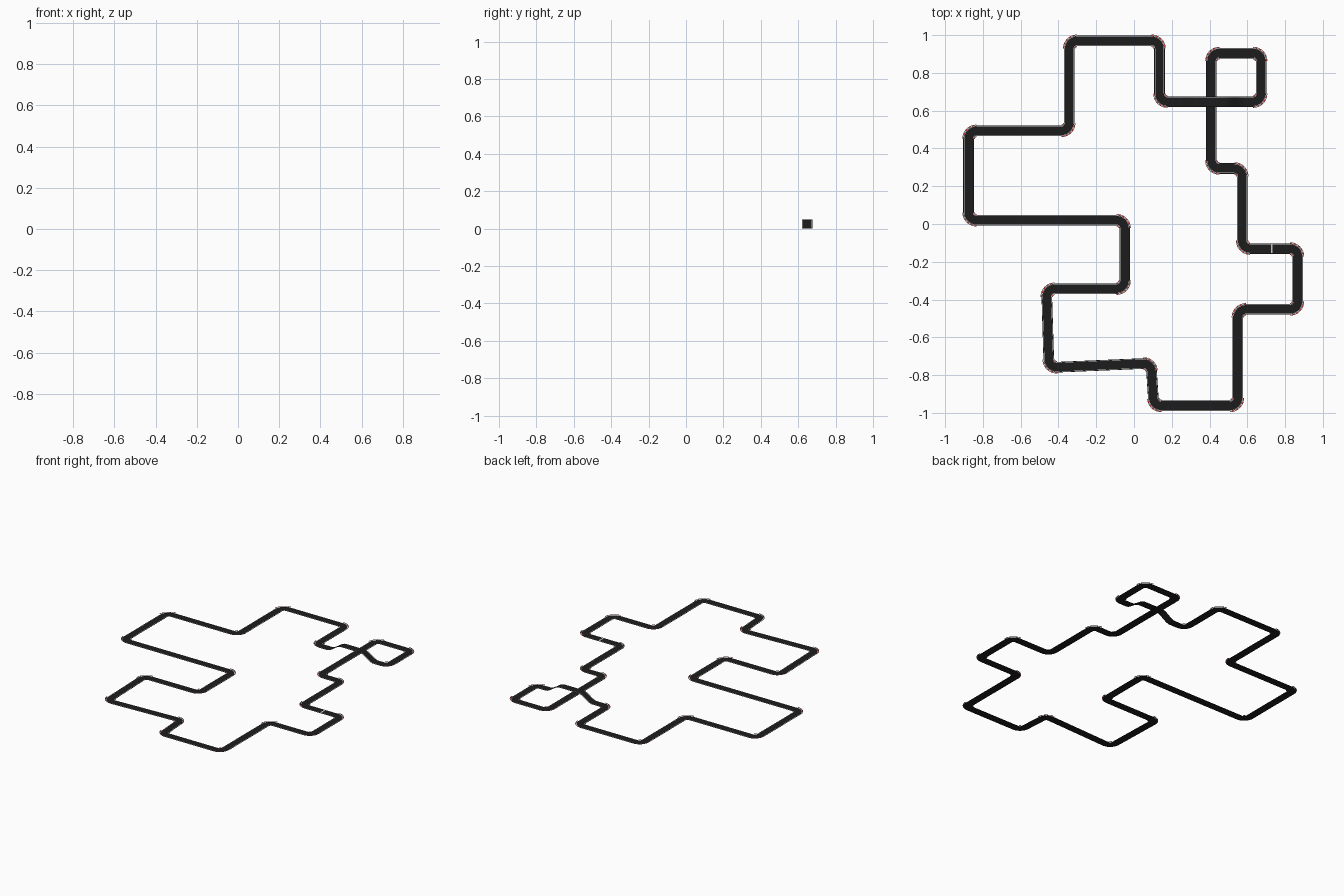
import bpy, math
from mathutils import Vector

if "Cube" in bpy.data.objects:
    bpy.data.objects.remove(bpy.data.objects["Cube"])

# Corners of the circuit centreline, in driving order
CORNERS = [(-.343, .97), (.135, .97), (.135, .648), (.673, .648), (.673, .905), (.41, .905),
           (.41, .294), (.573, .294), (.573, -.13), (.868, -.13), (.868, -.452), (.55, -.452),
           (.55, -.963), (.105, -.963), (.09, -.737), (-.45, -.76), (-.463, -.343), (-.05, -.342),
           (-.05, .02), (-.876, .02), (-.876, .493), (-.343, .493)]
RADIUS, HALF, ARC = .042, .028, 10


def mat(name, rgb):
    m = bpy.data.materials.new(name)
    m.diffuse_color = (*rgb, 1)
    m.use_nodes = True
    m.node_tree.nodes["Principled BSDF"].inputs["Base Color"].default_value = m.diffuse_color
    return m


ASPHALT = mat("asphalt", (.012, .012, .012))
WHITE = mat("white_paint", (.8, .8, .8))
RED = mat("red_paint", (.65, .04, .04))


def height(p):
    # bridge hump where the track crosses itself
    if abs(p.y - .648) > .002 or not .2 < p.x < .6:
        return 0
    t = min(1, max(0, (.175 - abs(p.x - .41)) / .105))
    return .048 * t * t * (3 - 2 * t)


def mesh(name, verts, faces, mats, pick=lambda i: 0):
    me = bpy.data.meshes.new(name)
    me.from_pydata(verts, [], faces)
    for m in mats:
        me.materials.append(m)
    for i, f in enumerate(me.polygons):
        f.material_index = pick(i)
    ob = bpy.data.objects.new(name, me)
    bpy.context.collection.objects.link(ob)
    return ob


def strip(name, path, a, b, z, mats, closed=True, pick=lambda i: 0):
    # ribbon between two sideways offsets of a path of (point, normal)
    verts = [p + n * o + Vector((0, 0, height(p) + z)) for p, n in path for o in (a, b)]
    n = len(path)
    faces = []
    for i in range(n if closed else n - 1):
        j = (i + 1) % n
        faces.append((2 * i, 2 * j, 2 * j + 1, 2 * i + 1) if a > b else
                     (2 * i, 2 * i + 1, 2 * j + 1, 2 * j))
    return mesh(name, verts, faces, mats, pick)


# Rounded path: fillet every corner, subdivide the bridge straight
P = [Vector((*c, 0)) for c in CORNERS]
path, bends = [], []
for i, c in enumerate(P):
    u = (c - P[i - 1]).normalized()
    v = (P[(i + 1) % len(P)] - c).normalized()
    turn = u.xy.angle_signed(v.xy) * -1
    s = 1 if turn > 0 else -1
    left = Vector((-u.y, u.x, 0))
    cut = RADIUS * math.tan(abs(turn) / 2)
    centre = c - u * cut + left * s * RADIUS
    arc = []
    for k in range(ARC + 1):
        a = turn * k / ARC
        n = Vector((left.x * math.cos(a) - left.y * math.sin(a),
                    left.x * math.sin(a) + left.y * math.cos(a), 0))
        arc.append((centre - n * s * RADIUS, n))
    bends.append(arc)
    path += arc
    if i == 2:
        path += [(Vector((.23 + .36 * k / 36, .648, 0)), Vector((0, 1, 0))) for k in range(37)]

# Road surface and painted edge lines
strip("road", path, HALF, -HALF, 0, [ASPHALT])
strip("left_edge_line", path, .0245, .0225, .001, [WHITE])
strip("right_edge_line", path, -.0225, -.0245, .001, [WHITE])

# Striped kerbs on both sides of every bend
for i, arc in enumerate(bends):
    for side, a, b in (("left", .033, .026), ("right", -.026, -.033)):
        strip(f"{side}_kerb_{i + 1}", arc, a, b, .004, [RED, WHITE], False, lambda k: k % 2)

# Start line across the road
line = [(Vector((x, -.13, 0)), Vector((0, 1, 0))) for x in (.724, .734)]
strip("start_line", line, .023, -.023, .0015, [WHITE], False)
